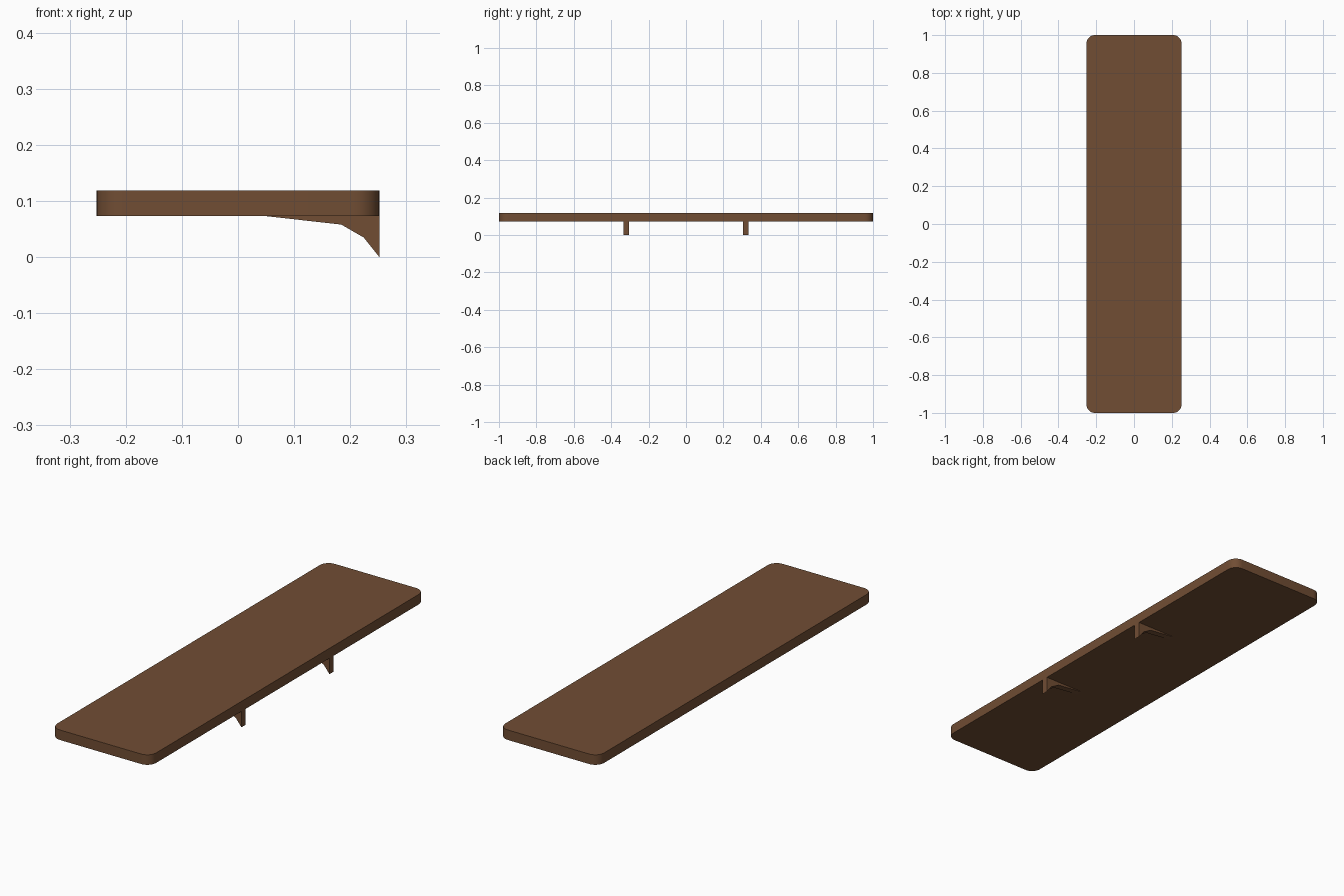
import bpy, bmesh, math

if "Cube" in bpy.data.objects:
    bpy.data.objects.remove(bpy.data.objects["Cube"])

wood = bpy.data.materials.new("brown wood")
wood.diffuse_color = (0.165, 0.075, 0.034, 1)
wood.use_nodes = True
wood.node_tree.nodes["Principled BSDF"].inputs["Base Color"].default_value = wood.diffuse_color


def prism(name, points, offset):
    """Extrude a closed outline of 3D points along offset."""
    bm = bmesh.new()
    face = bm.faces.new([bm.verts.new(p) for p in points])
    ext = bmesh.ops.extrude_face_region(bm, geom=[face], use_keep_orig=True)
    verts = [v for v in ext["geom"] if isinstance(v, bmesh.types.BMVert)]
    bmesh.ops.translate(bm, verts=verts, vec=offset)
    bmesh.ops.recalc_face_normals(bm, faces=bm.faces)
    mesh = bpy.data.meshes.new(name)
    bm.to_mesh(mesh)
    bm.free()
    mesh.materials.append(wood)
    obj = bpy.data.objects.new(name, mesh)
    bpy.context.collection.objects.link(obj)
    return obj


# Shelf board with rounded corners
HX, HY, R, STEPS = 0.252, 1.0, 0.045, 8
Z0, Z1 = 0.073, 0.119
outline = []
for i, (sx, sy) in enumerate([(1, 1), (-1, 1), (-1, -1), (1, -1)]):
    for k in range(STEPS + 1):
        a = math.pi / 2 * (i + k / STEPS)
        outline.append((sx * (HX - R) + R * math.cos(a),
                        sy * (HY - R) + R * math.sin(a), Z0))
board = prism("shelf_board", outline, (0, 0, Z1 - Z0))
bpy.context.view_layer.objects.active = board
board.select_set(True)
bpy.ops.object.shade_smooth_by_angle(angle=math.radians(30))

# Two curved brackets under the right edge
profile = [(HX, Z0), (0.05, Z0), (0.184, 0.058), (0.224, 0.035), (HX, 0)]
W = 0.03
for side, y in (("front", -0.32), ("back", 0.32)):
    prism(side + "_bracket", [(x, y - W / 2, z) for x, z in profile], (0, W, 0))
